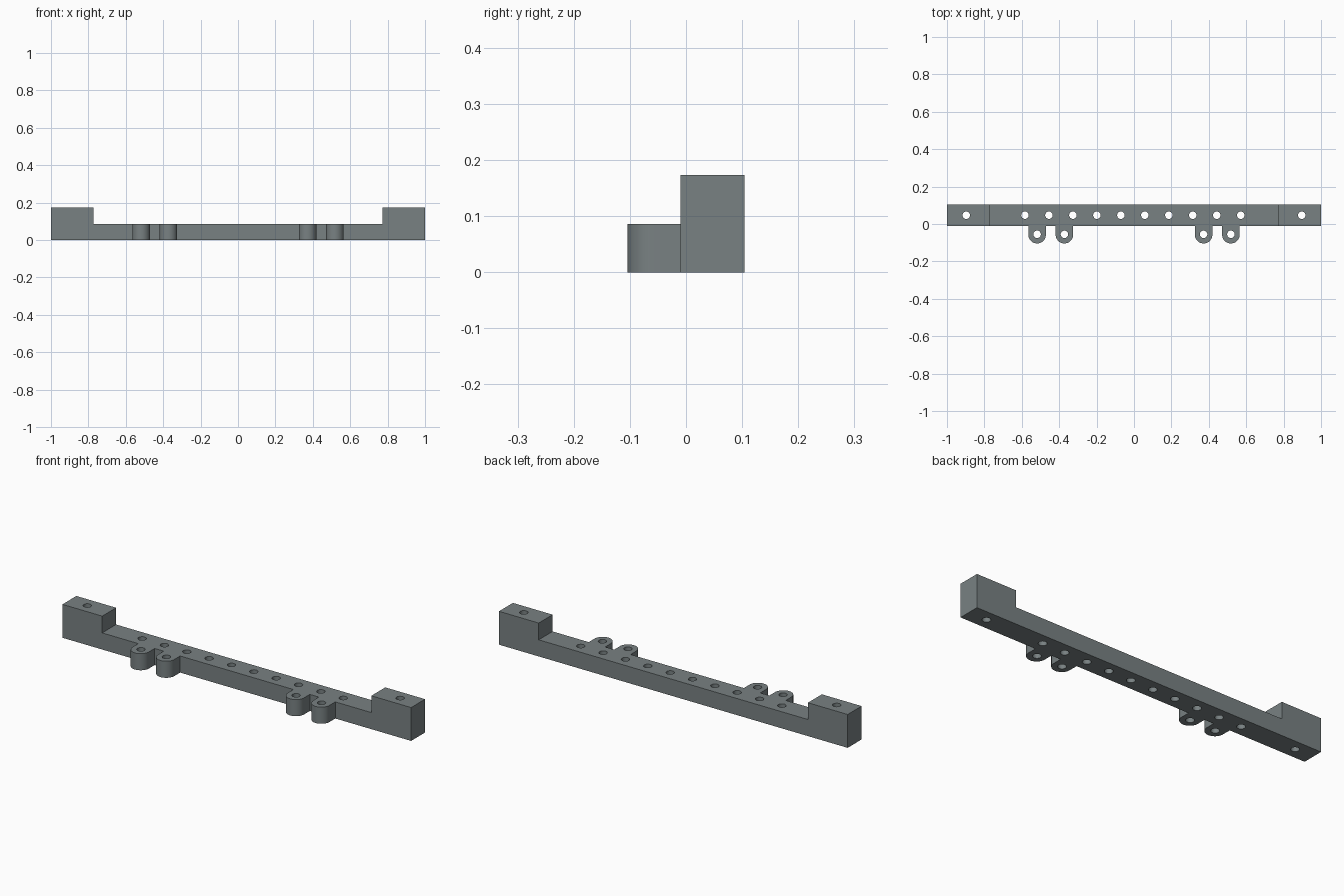
import bpy, bmesh, math

if "Cube" in bpy.data.objects:
    bpy.data.objects.remove(bpy.data.objects["Cube"])

BAR_FRONT, BAR_BACK = -0.01, 0.104
BAR_TOP, END_TOP, STEP_X = 0.086, 0.173, 0.772
HOLE_R, HOLE_Y = 0.02, 0.047
LUG_R, LUG_Y = 0.047, -0.057
LUG_XS = (-0.518, -0.372, 0.372, 0.518)

grey = bpy.data.materials.new("slate grey")
grey.diffuse_color = (0.19, 0.22, 0.225, 1)
grey.use_nodes = True
grey.node_tree.nodes["Principled BSDF"].inputs["Base Color"].default_value = grey.diffuse_color


def prism(name, points, vector):
    """Extrude a closed outline of 3D points along a vector."""
    bm = bmesh.new()
    face = bm.faces.new([bm.verts.new(p) for p in points])
    moved = bmesh.ops.extrude_face_region(bm, geom=[face])["geom"]
    bmesh.ops.translate(bm, vec=vector,
                        verts=[v for v in moved if isinstance(v, bmesh.types.BMVert)])
    bmesh.ops.recalc_face_normals(bm, faces=bm.faces)
    mesh = bpy.data.meshes.new(name)
    bm.to_mesh(mesh)
    bm.free()
    obj = bpy.data.objects.new(name, mesh)
    bpy.context.collection.objects.link(obj)
    mesh.materials.append(grey)
    return obj


def arc(x, y, z, r, start, end, steps):
    return [(x + r * math.cos(start + (end - start) * i / steps),
             y + r * math.sin(start + (end - start) * i / steps), z)
            for i in range(steps + 1)]


def combine(target, tool, operation):
    """Apply one boolean and discard the tool."""
    mod = target.modifiers.new(operation, 'BOOLEAN')
    mod.operation, mod.object, mod.solver = operation, tool, 'EXACT'
    bpy.context.view_layer.objects.active = target
    bpy.ops.object.modifier_apply(modifier=mod.name)
    bpy.data.objects.remove(tool)


# Bar with raised end blocks, as one extruded side profile
profile = [(-1, 0), (1, 0), (1, END_TOP), (STEP_X, END_TOP), (STEP_X, BAR_TOP),
           (-STEP_X, BAR_TOP), (-STEP_X, END_TOP), (-1, END_TOP)]
bar = prism("mounting_bar", [(x, BAR_FRONT, z) for x, z in profile],
            (0, BAR_BACK - BAR_FRONT, 0))

# Round-nosed lugs on the front
for x in LUG_XS:
    outline = arc(x, LUG_Y, 0, LUG_R, math.pi, 2 * math.pi, 24)
    outline += [(x + LUG_R, 0.01, 0), (x - LUG_R, 0.01, 0)]
    combine(bar, prism("lug", outline, (0, 0, BAR_TOP)), 'UNION')

# Through holes: ends, row along the bar, and lugs
holes = [(-0.897, HOLE_Y), (0.897, HOLE_Y)]
holes += [(-0.583 + 0.1282 * i, HOLE_Y) for i in range(10)]
holes += [(x, LUG_Y + 0.002) for x in LUG_XS]
for x, y in holes:
    ring = arc(x, y, -0.1, HOLE_R, 0, 2 * math.pi, 32)[:-1]
    combine(bar, prism("hole_cutter", ring, (0, 0, 0.4)), 'DIFFERENCE')

# Smooth the curved walls, keep hard edges
bpy.ops.object.select_all(action='DESELECT')
bar.select_set(True)
bpy.context.view_layer.objects.active = bar
bpy.ops.object.shade_smooth_by_angle(angle=math.radians(30))
